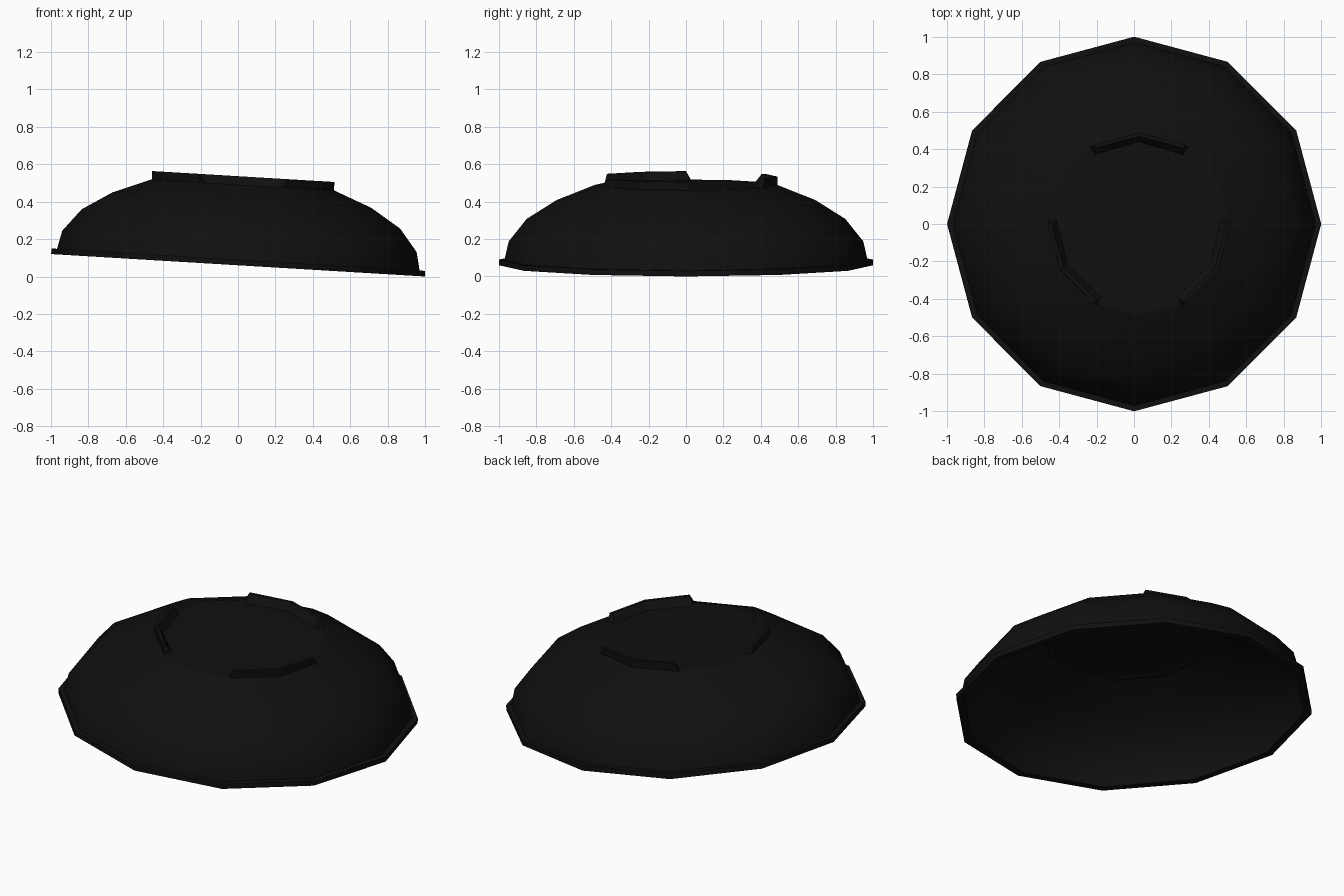
import bpy, bmesh, math
from mathutils import Matrix

cube = bpy.data.objects.get("Cube")
if cube:
    bpy.data.objects.remove(cube)

SIDES = 12
TILT = math.atan(0.06)
PLACE = Matrix.Translation((0, 0, 0.06)) @ Matrix.Rotation(TILT, 4, 'Y')

black = bpy.data.materials.new("near_black")
color = (0.005, 0.005, 0.005, 1)
black.use_nodes = True
black.diffuse_color = color
black.node_tree.nodes["Principled BSDF"].inputs["Base Color"].default_value = color


def polar(r, degrees, z):
    a = math.radians(degrees)
    return (r * math.cos(a), r * math.sin(a), z)


def finish(name, bm, smooth):
    """Turn a bmesh into a tilted, coloured object."""
    bmesh.ops.remove_doubles(bm, verts=bm.verts, dist=0.0005)
    bmesh.ops.recalc_face_normals(bm, faces=bm.faces)
    mesh = bpy.data.meshes.new(name)
    bm.to_mesh(mesh)
    bm.free()
    mesh.materials.append(black)
    obj = bpy.data.objects.new(name, mesh)
    obj.matrix_world = PLACE
    bpy.context.collection.objects.link(obj)
    if smooth:
        bpy.ops.object.select_all(action='DESELECT')
        obj.select_set(True)
        bpy.context.view_layer.objects.active = obj
        bpy.ops.object.shade_smooth_by_angle(angle=math.radians(35))
    return obj


def lathe(name, profile, closed, smooth=True):
    """Spin a radius/height profile around z."""
    bm = bmesh.new()
    verts = [bm.verts.new((r, 0, z)) for r, z in profile]
    pairs = list(zip(verts, verts[1:]))
    if closed:
        pairs.append((verts[-1], verts[0]))
    edges = [bm.edges.new(p) for p in pairs]
    bmesh.ops.spin(bm, geom=verts + edges, cent=(0, 0, 0), axis=(0, 0, 1),
                   angle=math.tau, steps=SIDES, use_duplicate=False)
    return finish(name, bm, smooth)


# Hollow dome with a flat top
outer = [(0.97, 0.03), (0.948, 0.128), (0.852, 0.248), (0.692, 0.349), (0.488, 0.43)]
inner = [(r - 0.01, z - 0.012) for r, z in reversed(outer)]
lathe("dome_shell", outer + inner, True)

# Flat cap closing the dome, outside and inside
bm = bmesh.new()
for z, r in ((0.43, 0.488), (0.418, 0.478)):
    bm.faces.new([bm.verts.new(polar(r, i * 360 / SIDES, z)) for i in range(SIDES)])
bm.faces.ensure_lookup_table()
bmesh.ops.bridge_loops(bm, edges=bm.edges[:])
finish("dome_cap", bm, False)

# Rim flange
lathe("rim", [(1.0, 0), (1.0, 0.03), (0.955, 0.03), (0.955, 0)], True)


# Three raised ridges around the top, each spanning two sides, with sloped ends
def ridge(name, start):
    bm = bmesh.new()
    rings = []
    for step, flare in ((0, -3), (30, 0), (60, 3)):
        a = start + step
        section = ((0.488, a, 0.475), (0.468, a, 0.475),
                   (0.44, a + flare, 0.43), (0.44, a + flare, 0.41),
                   (0.478, a + flare, 0.41), (0.488, a + flare, 0.43))
        rings.append([bm.verts.new(polar(*p)) for p in section])
    for r1, r2 in zip(rings, rings[1:]):
        for i in range(len(r1)):
            j = (i + 1) % len(r1)
            bm.faces.new((r1[i], r1[j], r2[j], r2[i]))
    bm.faces.new(rings[0])
    bm.faces.new(rings[-1])
    finish(name, bm, False)


for label, start in (("back", 60), ("right", 180), ("left", 300)):
    ridge("ridge_" + label, start)
